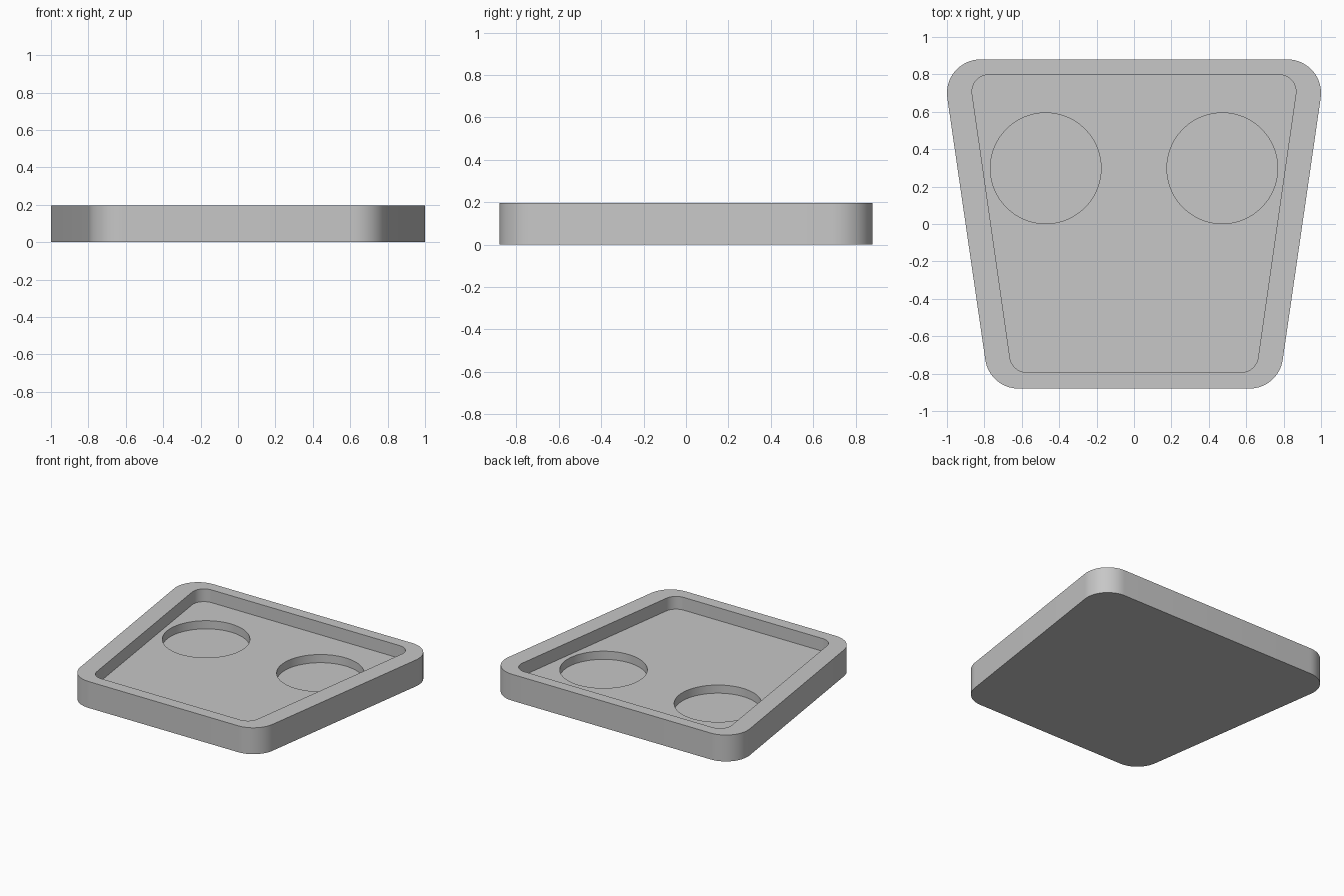
import bpy
import bmesh
import math

old = bpy.data.objects.get("Cube")
if old:
    bpy.data.objects.remove(old, do_unlink=True)

HEIGHT, RECESS_Z, POCKET_Z, ABOVE = 0.197, 0.102, 0.041, 0.4

grey = bpy.data.materials.new("plain grey")
grey.use_nodes = True
colour = (0.57, 0.57, 0.57, 1)
grey.diffuse_color = colour
grey.node_tree.nodes["Principled BSDF"].inputs["Base Color"].default_value = colour


def arc(cx, cy, r, start, end, steps):
    return [(cx + r * math.cos(start + (end - start) * i / steps),
             cy + r * math.sin(start + (end - start) * i / steps))
            for i in range(steps + 1)]


def rounded_trapezoid(front, back, r, steps=16):
    """Outline around corner circles at (x, y) front and back, mirrored in x."""
    lean = -math.atan2(back[0] - front[0], back[1] - front[1])
    half = arc(*front, r, -math.pi / 2, lean, steps)
    half += arc(*back, r, lean, math.pi / 2, steps)
    return half + [(-x, y) for x, y in reversed(half)]


def prism(name, outline, z0, z1):
    bm = bmesh.new()
    base = bm.faces.new([bm.verts.new((x, y, z0)) for x, y in outline])
    top = bmesh.ops.extrude_face_region(bm, geom=[base])["geom"]
    bmesh.ops.translate(bm, vec=(0, 0, z1 - z0),
                        verts=[v for v in top if isinstance(v, bmesh.types.BMVert)])
    bmesh.ops.recalc_face_normals(bm, faces=bm.faces)
    mesh = bpy.data.meshes.new(name)
    bm.to_mesh(mesh)
    bm.free()
    mesh.materials.append(grey)
    obj = bpy.data.objects.new(name, mesh)
    bpy.context.collection.objects.link(obj)
    return obj


# Tray body with rounded corners, wider at the back
tray = prism("tray", rounded_trapezoid((0.617, -0.70), (0.82, 0.70), 0.18), 0, HEIGHT)

# Shallow recess and two round pockets in its floor
cutters = [prism("recess_cutter",
                 rounded_trapezoid((0.574, -0.703), (0.776, 0.708), 0.09), RECESS_Z, ABOVE)]
for side, name in ((1, "left"), (-1, "right")):
    circle = arc(side * 0.472, 0.298, 0.296, 0, 2 * math.pi, 96)[:-1]
    cutters.append(prism(name + "_pocket_cutter", circle, POCKET_Z, ABOVE - 0.1))

bpy.ops.object.select_all(action="DESELECT")
tray.select_set(True)
bpy.context.view_layer.objects.active = tray
for cutter in cutters:
    cutter.hide_render = True
    mod = tray.modifiers.new(cutter.name, "BOOLEAN")
    mod.operation = "DIFFERENCE"
    mod.solver = "EXACT"
    mod.object = cutter
    bpy.ops.object.modifier_apply(modifier=mod.name)
    bpy.data.objects.remove(cutter, do_unlink=True)

bpy.ops.object.shade_smooth_by_angle(angle=math.radians(30))
